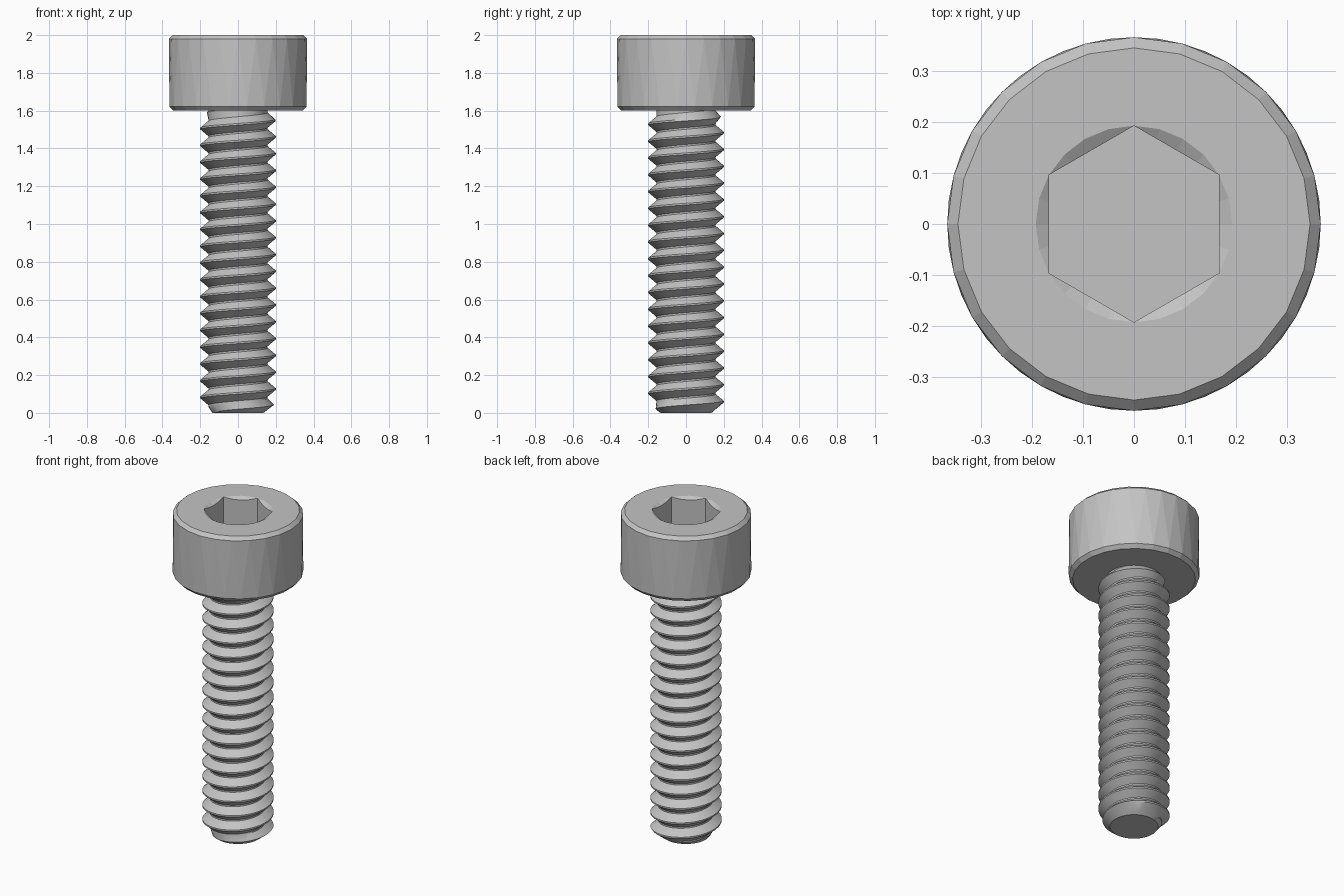
import bpy, bmesh
from math import pi, sin, cos, tan, radians

cube = bpy.data.objects.get("Cube")
if cube:
    bpy.data.objects.remove(cube, do_unlink=True)

# Single steel colour
steel = bpy.data.materials.new("steel_grey")
steel.use_nodes = True
grey = (0.55, 0.55, 0.55, 1)
steel.diffuse_color = grey
bsdf = next(n for n in steel.node_tree.nodes if n.type == 'BSDF_PRINCIPLED')
bsdf.inputs["Base Color"].default_value = grey


def finish(bm, name):
    bmesh.ops.recalc_face_normals(bm, faces=bm.faces)
    mesh = bpy.data.meshes.new(name)
    bm.to_mesh(mesh)
    bm.free()
    mesh.materials.append(steel)
    obj = bpy.data.objects.new(name, mesh)
    bpy.context.collection.objects.link(obj)
    return obj


# Socket head: stacked rings from the underside, over the top, into the hex socket
SIDES = 24
STEP = 2 * pi / SIDES
FLAT = 0.1667                      # centre to flat of the hex socket
RIM = FLAT / cos(radians(30))      # centre to corner of the hex socket


def circle(r, z, turn=0.0):
    return [(r * cos(i * STEP + turn), r * sin(i * STEP + turn), z) for i in range(SIDES)]


def hexagon(z, slope):
    pts = []
    for i in range(SIDES):
        a = i * STEP
        r = FLAT / cos((a + pi / 6) % (pi / 3) - pi / 6)
        pts.append((r * cos(a), r * sin(a), z - (RIM - r) * slope))
    return pts


bm = bmesh.new()
half = STEP / 2
rings = [circle(0.345, 1.6, half), circle(0.366, 1.622, half), circle(0.366, 1.98),
         circle(0.345, 2.0), circle(RIM, 2.0), hexagon(2.0, tan(radians(30))),
         hexagon(1.8, 0)]
rings = [[bm.verts.new(p) for p in ring] for ring in rings]
for k, (low, high) in enumerate(zip(rings, rings[1:])):
    for i in range(SIDES):
        j = (i + 1) % SIDES
        if k == 1:                 # offset rings joined by triangles
            bm.faces.new((low[i], high[j], high[i]))
            bm.faces.new((low[i], low[j], high[j]))
        else:
            bm.faces.new((low[i], low[j], high[j], high[i]))
bm.faces.new(rings[0])
bm.faces.new(rings[-1])
bmesh.ops.remove_doubles(bm, verts=bm.verts, dist=1e-5)
finish(bm, "socket_head")

# Threaded shank: one continuous helical surface, clipped at both ends
TURN = 36
PITCH = 0.089
TOP = 1.6
CREST, ROOT = 0.2, 0.157
PROFILE = [(-0.05, CREST), (0.05, CREST), (0.45, ROOT), (0.55, ROOT)]
ROWS = len(PROFILE)
COUNT = ROWS * 23
START = 1.528 - 20 * PITCH         # crest height on the front side

bm = bmesh.new()
columns = []
for i in range(TURN):
    a = 2 * pi * i / TURN
    lift = (i / TURN - 0.75) * PITCH
    column = []
    for j in range(COUNT):
        t, r = PROFILE[j % ROWS]
        z = START + lift + (j // ROWS + t) * PITCH
        z = min(max(z, 0.0), TOP)
        fade = min(1, (TOP - z) / 0.05)            # thread run-out below the head
        r = min(ROOT + (r - ROOT) * fade, 0.135 + 1.3 * z)   # chamfered tip
        column.append(bm.verts.new((r * cos(a), r * sin(a), z)))
    columns.append(column)
for i in range(TURN):
    shift = ROWS if i == TURN - 1 else 0
    a, b = columns[i], columns[(i + 1) % TURN]
    for j in range(COUNT - 1 - shift):
        bm.faces.new((a[j], b[j + shift], b[j + 1 + shift], a[j + 1]))
bmesh.ops.remove_doubles(bm, verts=bm.verts, dist=1e-5)
loose = [v for v in bm.verts if not v.link_faces]
bmesh.ops.delete(bm, geom=loose, context='VERTS')
bmesh.ops.holes_fill(bm, edges=[e for e in bm.edges if e.is_boundary], sides=0)
shank = finish(bm, "threaded_shank")

bpy.ops.object.select_all(action='DESELECT')
shank.select_set(True)
bpy.context.view_layer.objects.active = shank
bpy.ops.object.shade_smooth_by_angle(angle=radians(30))
